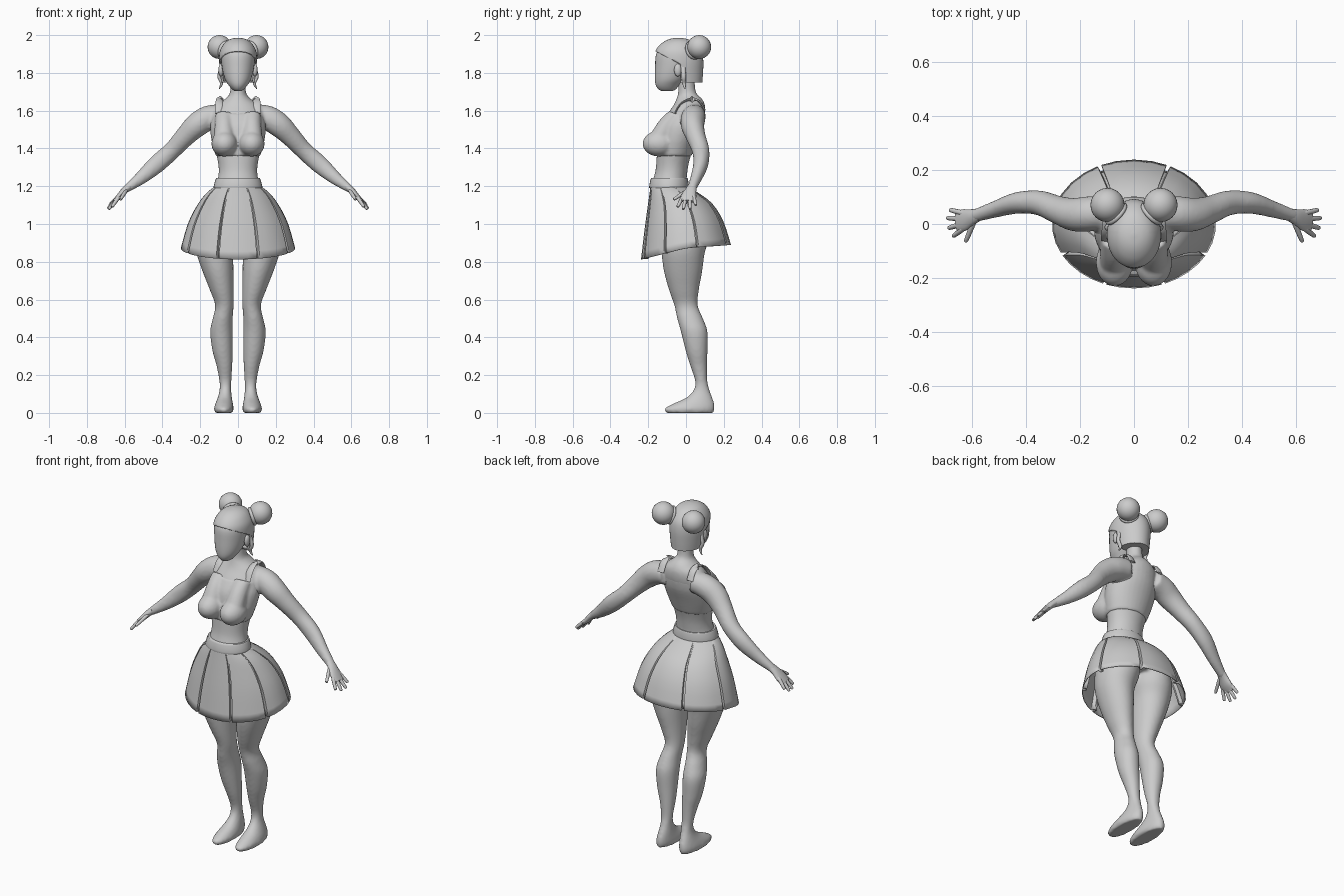
import bpy, bmesh, math
from mathutils import Vector

if "Cube" in bpy.data.objects:
    bpy.data.objects.remove(bpy.data.objects["Cube"])

grey = bpy.data.materials.new("plain grey")
grey.diffuse_color = (0.6, 0.6, 0.6, 1)
grey.use_nodes = True
grey.node_tree.nodes["Principled BSDF"].inputs["Base Color"].default_value = grey.diffuse_color


def finish(name, bm, angle=50):
    bmesh.ops.recalc_face_normals(bm, faces=bm.faces)
    me = bpy.data.meshes.new(name)
    bm.to_mesh(me)
    bm.free()
    ob = bpy.data.objects.new(name, me)
    bpy.context.collection.objects.link(ob)
    me.materials.append(grey)
    bpy.ops.object.select_all(action='DESELECT')
    ob.select_set(True)
    bpy.context.view_layer.objects.active = ob
    bpy.ops.object.shade_smooth_by_angle(angle=math.radians(angle))
    return ob


def spline(rows, steps):
    """Catmull-Rom interpolation between rows of numbers."""
    out, n = [], len(rows)
    for i in range(n - 1):
        quad = [rows[max(0, min(n - 1, i + k))] for k in (-1, 0, 1, 2)]
        for s in range(steps):
            t = s / steps
            out.append([0.5 * (2 * b + (c - a) * t + (2*a - 5*b + 4*c - d) * t*t
                               + (3*b - a - 3*c + d) * t**3) for a, b, c, d in zip(*quad)])
    return out + [list(rows[-1])]


def skin(bm, loops, caps=True):
    rings = [[bm.verts.new(p) for p in loop] for loop in loops]
    n = len(rings[0])
    for a, b in zip(rings, rings[1:]):
        for i in range(n):
            bm.faces.new((a[i], a[(i + 1) % n], b[(i + 1) % n], b[i]))
    if caps:
        bm.faces.new(rings[0])
        bm.faces.new(rings[-1])


def loft(bm, rows, side=1, steps=4, n=32):
    """Stack of ovals: (z, centre x, half width, front y, back y)."""
    loops = []
    for z, xc, rx, yf, yb in spline(rows, steps):
        loops.append([(side * (xc + rx * math.sin(2*math.pi*i/n)),
                       (yf + yb) / 2 - (yb - yf) / 2 * math.cos(2*math.pi*i/n), z) for i in range(n)])
    skin(bm, loops)


def tube(bm, rows, side=1, steps=4, n=16):
    """Limb along a path: (x, y, z, thickness, width along y)."""
    rows = spline(rows, steps)
    pts = [Vector(r[:3]) for r in rows]
    loops = []
    for i, r in enumerate(rows):
        d = (pts[min(i + 1, len(pts) - 1)] - pts[max(i - 1, 0)]).normalized()
        u = d.cross(Vector((0, 1, 0))).normalized()
        w = u.cross(d)
        loop = [pts[i] + u * r[3] * math.cos(2*math.pi*k/n) + w * r[4] * math.sin(2*math.pi*k/n)
                for k in range(n)]
        loops.append([(side * p.x, p.y, p.z) for p in loop])
    skin(bm, loops)


def ball(bm, centre, radii, u=24, v=16):
    new = bmesh.ops.create_uvsphere(bm, u_segments=u, v_segments=v, radius=1)["verts"]
    bmesh.ops.scale(bm, vec=radii, verts=new)
    bmesh.ops.translate(bm, vec=centre, verts=new)


def blend(ob, voxel, smooth):
    """Fuse overlapping parts into one soft surface."""
    m = ob.modifiers.new("fuse", 'REMESH')
    m.mode, m.voxel_size, m.use_smooth_shade = 'VOXEL', voxel, True
    s = ob.modifiers.new("soften", 'SMOOTH')
    s.factor, s.iterations = 0.5, smooth


# body: torso, neck, legs and arms
torso = [(.98, 0, .17, -.13, .10), (1.1, 0, .16, -.155, .08), (1.2, 0, .118, -.18, .01),
         (1.28, 0, .102, -.162, .008), (1.36, 0, .113, -.155, .025), (1.44, 0, .135, -.15, .055),
         (1.52, 0, .142, -.135, .085), (1.58, 0, .135, -.10, .1), (1.63, 0, .11, -.065, .1),
         (1.665, 0, .065, -.05, .083), (1.70, 0, .042, -.042, .052), (1.80, 0, .042, -.045, .045)]
leg = [(0, .075, .046, -.105, .145), (.022, .075, .052, -.115, .152), (.05, .073, .046, -.065, .15),
       (.08, .07, .038, 0, .14), (.12, .067, .031, .04, .125), (.17, .067, .032, .048, .113),
       (.25, .072, .042, .022, .112), (.33, .082, .054, -.002, .114), (.43, .087, .06, -.027, .114),
       (.5, .081, .053, -.047, .09), (.57, .072, .049, -.062, .062), (.65, .086, .063, -.09, .068),
       (.75, .106, .082, -.117, .086), (.85, .122, .099, -.13, .1), (.93, .115, .112, -.135, .125),
       (1.0, .105, .108, -.14, .125), (1.1, .08, .095, -.14, .09), (1.18, .05, .06, -.13, 0)]
arm = [(.09, .045, 1.575, .06, .06), (.16, .038, 1.56, .066, .065), (.22, .035, 1.522, .064, .062),
       (.28, .052, 1.463, .054, .052), (.35, .078, 1.388, .047, .046), (.43, .078, 1.317, .048, .04),
       (.51, .055, 1.247, .036, .031), (.58, .033, 1.194, .023, .025), (.6, .03, 1.178, .018, .025)]
bm = bmesh.new()
loft(bm, torso)
for s in (-1, 1):
    loft(bm, leg, s)
    tube(bm, arm, s, n=24)
blend(finish("body", bm), .009, 6)

# hands: palm, four fingers and thumb
fingers = [((.64, .042, 1.14), (.68, .052, 1.10)), ((.65, .02, 1.125), (.69, .022, 1.08)),
           ((.648, -.004, 1.125), (.685, -.015, 1.078)), ((.64, -.024, 1.13), (.668, -.045, 1.09)),
           ((.60, -.012, 1.165), (.622, -.065, 1.13))]
for s, word in ((-1, "left"), (1, "right")):
    bm = bmesh.new()
    tube(bm, [(.575, .034, 1.199, .02, .024), (.60, .025, 1.178, .018, .03),
              (.63, .014, 1.145, .015, .041), (.655, .01, 1.12, .009, .036)], s)
    for a, b in fingers:
        a, b = Vector(a), Vector(b)
        root, tip = a.lerp(b, -.4), a.lerp(b, .9)
        tube(bm, [(*root, .009, .009), (*a, .010, .010), (*tip, .008, .008), (*b, .003, .003)], s, 3, 10)
    finish(word + "_hand", bm)

# fitted crop top with bust
bm = bmesh.new()
hem = [(z, x, w + .005, f - .005, b + .005) for z, x, w, f, b in torso[4:7]]
loft(bm, hem + [(1.585, 0, .133, -.1, .1)])
for s in (-1, 1):
    ball(bm, (s * .072, -.142, 1.425), (.069, .088, .068))
    tube(bm, [(s * .07, -.06, 1.58, .05, .035), (s * .074, -.1, 1.52, .05, .05),
              (s * .074, -.145, 1.45, .055, .05)])
blend(finish("crop_top", bm), .008, 5)

# shoulder straps
bm = bmesh.new()
for s in (-1, 1):
    tube(bm, [(.1, -.06, 1.585, .022, .005), (.1, -.03, 1.635, .02, .005), (.097, .02, 1.66, .018, .006),
              (.095, .07, 1.65, .02, .006), (.095, .1, 1.6, .02, .005)], s)
finish("shoulder_straps", bm)

# pleated skirt with narrow grooves at the seams
seams = sorted(a * s for a in (21, 62, 105, 155) for s in (-1, 1))
angles = []
for a, b in zip(seams, seams[1:] + [seams[0] + 360]):
    angles += [(a - 1.5, 0), (a - 1, -.022), (a + 1, -.022), (a + 1.5, 0)]
    angles += [(a + (b - a) * k / 4, 0) for k in (1, 2, 3)]
profile = [(0, .122, -.188, .008), (.12, .17, -.194, .068), (.3, .215, -.204, .14),
           (.6, .265, -.22, .198), (1, .303, -.238, .238)]
loops = []
for t, rx, yf, yb in spline(profile, 3):
    loop = []
    for deg, groove in angles:
        c, s = -math.cos(math.radians(deg)), math.sin(math.radians(deg))
        k = groove * min(1, t * 2)
        low = .873 + (.017 if c > 0 else .06) * c
        loop.append((s * (rx + k), (yf + yb) / 2 + c * ((yb - yf) / 2 + k), 1.2 + (low - 1.2) * t))
    loops.append(loop)
bm = bmesh.new()
skin(bm, loops, caps=False)
skirt = finish("pleated_skirt", bm, 25)
m = skirt.modifiers.new("cloth", 'SOLIDIFY')
m.thickness, m.offset = .005, -1

# waistband
bm = bmesh.new()
loft(bm, [(1.19, 0, .128, -.194, .014), (1.2, 0, .129, -.195, .015),
          (1.235, 0, .119, -.188, .011), (1.243, 0, .115, -.184, .008)], steps=2)
finish("waistband", bm)

# face
bm = bmesh.new()
loft(bm, [(1.703, 0, .016, -.125, -.075), (1.712, 0, .03, -.145, -.055), (1.735, 0, .05, -.16, -.035),
          (1.77, 0, .07, -.165, 0), (1.83, 0, .085, -.164, .04), (1.9, 0, .09, -.158, .05),
          (1.94, 0, .075, -.13, .04), (1.965, 0, .04, -.09, .0)])
finish("face", bm)

# hair cap with the face opening cut away
bm = bmesh.new()
loft(bm, [(1.75, 0, .086, -.14, .086), (1.8, 0, .094, -.16, .09), (1.86, 0, .1, -.168, .092),
          (1.91, 0, .097, -.164, .084), (1.945, 0, .081, -.142, .062), (1.968, 0, .06, -.112, .035),
          (1.981, 0, .034, -.08, 0), (1.986, 0, .006, -.045, -.033)], n=40)
slope = Vector((0, .52, 1)).normalized()
corner = Vector((0, -.028, 1.845))
for co, no in ((corner, slope), (corner, Vector((0, 1, 0)))):
    bmesh.ops.bisect_plane(bm, geom=bm.verts[:] + bm.edges[:] + bm.faces[:], plane_co=co, plane_no=no)
cut = []
for f in bm.faces:
    p = f.calc_center_median()
    if (p.y < corner.y and (p - corner).dot(slope) < 0) or f.normal.z < -.9 and len(f.verts) > 10:
        cut.append(f)
bmesh.ops.delete(bm, geom=cut, context='FACES')
m = finish("hair_cap", bm).modifiers.new("thickness", 'SOLIDIFY')
m.thickness, m.offset = .01, -1

for s, word in ((-1, "left"), (1, "right")):
    # hair bun with its tie
    bm = bmesh.new()
    ball(bm, (s * .098, .07, 1.937), (.063, .063, .063))
    finish(word + "_bun", bm)
    bpy.ops.mesh.primitive_torus_add(major_radius=.043, minor_radius=.01, major_segments=24,
                                     minor_segments=8, location=(s * .066, .038, 1.921))
    tie = bpy.context.object
    tie.name = word + "_bun_tie"
    tie.rotation_euler = Vector((s * .7, .65, .3)).to_track_quat('Z', 'Y').to_euler()
    tie.data.materials.append(grey)
    bpy.ops.object.shade_smooth()
    # ear
    bm = bmesh.new()
    ball(bm, (s * .09, -.043, 1.815), (.014, .02, .034), 16, 10)
    finish(word + "_ear", bm)
    # loose side lock
    bm = bmesh.new()
    tube(bm, [(.09, -.015, 1.83, .008, .012), (.1, -.012, 1.78, .009, .012),
              (.087, -.01, 1.745, .008, .01), (.1, -.005, 1.715, .002, .003)], s)
    finish(word + "_side_lock", bm)
